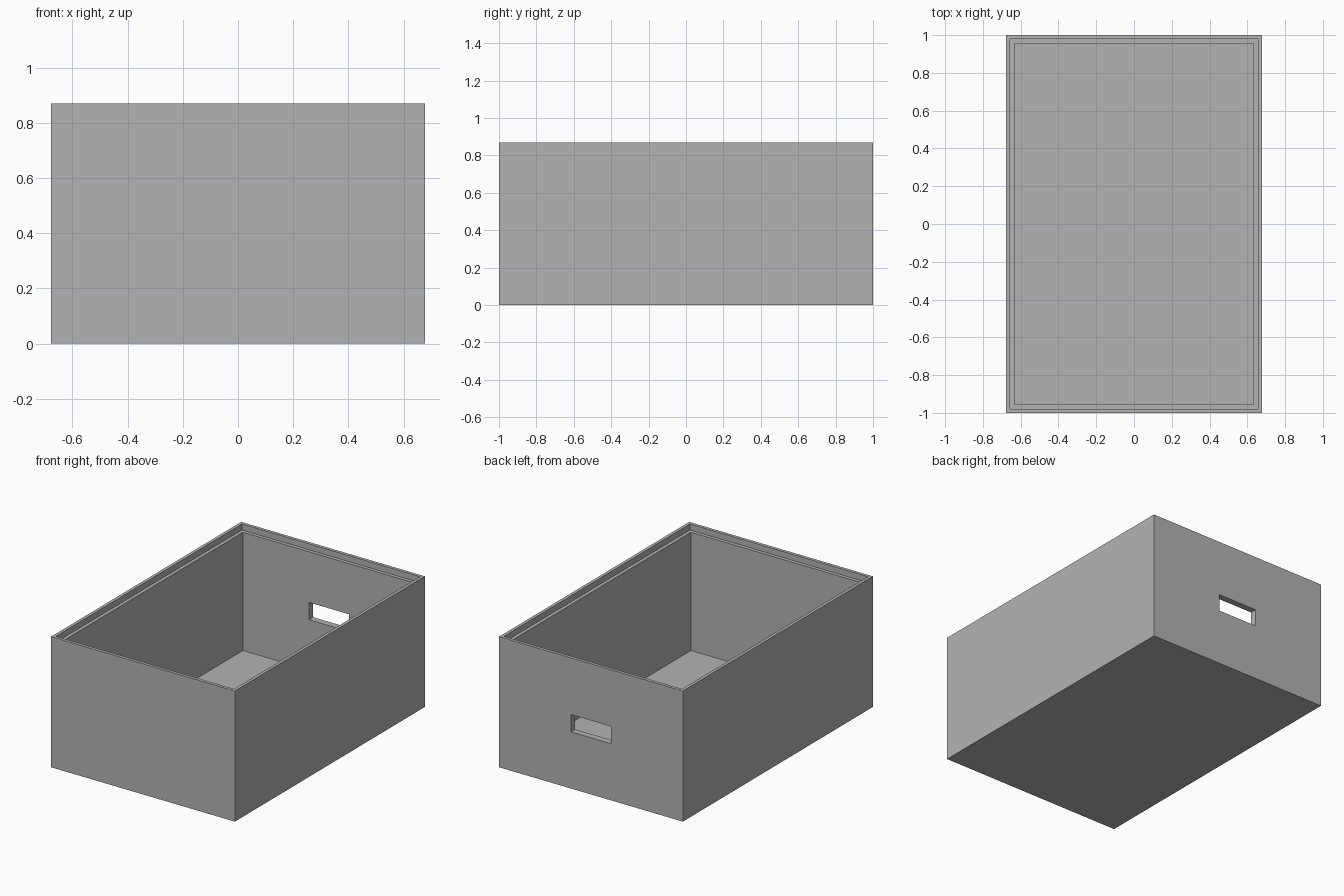
import bpy
import bmesh

if "Cube" in bpy.data.objects:
    bpy.data.objects.remove(bpy.data.objects["Cube"], do_unlink=True)

WIDTH, LENGTH, HEIGHT = 1.354, 2.0, 0.87
LIP, WALL, REBATE, FLOOR = 0.021, 0.044, 0.04, 0.042


def make_material(name, colour):
    mat = bpy.data.materials.new(name)
    mat.use_nodes = True
    mat.diffuse_color = colour
    mat.node_tree.nodes["Principled BSDF"].inputs["Base Color"].default_value = colour
    return mat


def make_object(name, bm, mat):
    bmesh.ops.recalc_face_normals(bm, faces=bm.faces)
    mesh = bpy.data.meshes.new(name)
    bm.to_mesh(mesh)
    bm.free()
    mesh.materials.append(mat)
    obj = bpy.data.objects.new(name, mesh)
    bpy.context.collection.objects.link(obj)
    return obj


def rectangle(bm, inset, z):
    x, y = WIDTH / 2 - inset, LENGTH / 2 - inset
    return [bm.verts.new((sx * x, sy * y, z))
            for sx, sy in ((-1, -1), (1, -1), (1, 1), (-1, 1))]


grey = make_material("grey", (0.45, 0.45, 0.45, 1))

# Open crate: wall section with a stepped rim, swept around the rectangle
section = [(0, 0), (0, HEIGHT), (LIP, HEIGHT), (LIP, HEIGHT - REBATE),
           (WALL, HEIGHT - REBATE), (WALL, FLOOR)]
bm = bmesh.new()
rings = [rectangle(bm, inset, z) for inset, z in section]
for a, b in zip(rings, rings[1:]):
    for i in range(4):
        j = (i + 1) % 4
        bm.faces.new((a[i], a[j], b[j], b[i]))
bm.faces.new(rings[0])
bm.faces.new(rings[-1])
crate = make_object("crate", bm, grey)

# Hand slot through the back wall
bm = bmesh.new()
bmesh.ops.create_cube(bm, size=1)
bmesh.ops.scale(bm, vec=(0.294, 0.2, 0.115), verts=bm.verts)
bmesh.ops.translate(bm, vec=(0, LENGTH / 2, HEIGHT / 2), verts=bm.verts)
cutter = make_object("hand_slot_cutter", bm, grey)
cutter.hide_render = True
cutter.hide_viewport = True

cut = crate.modifiers.new("hand_slot", 'BOOLEAN')
cut.operation = 'DIFFERENCE'
cut.solver = 'EXACT'
cut.object = cutter
